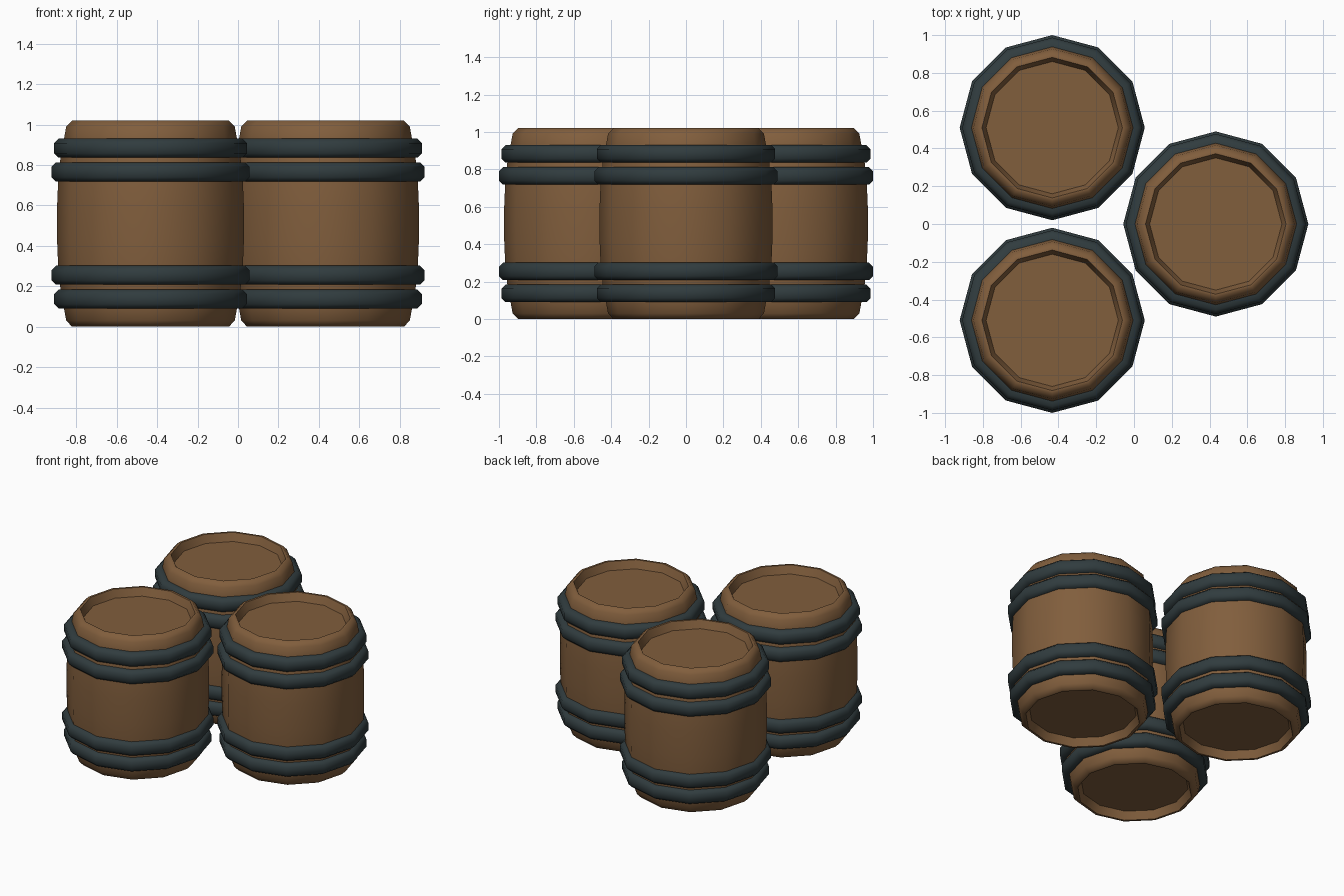
import bpy, bmesh, math

if "Cube" in bpy.data.objects:
    bpy.data.objects.remove(bpy.data.objects["Cube"], do_unlink=True)

SIDES = 12
HEIGHT = 1.02


def material(name, color):
    m = bpy.data.materials.new(name)
    m.use_nodes = True
    m.diffuse_color = (*color, 1)
    m.node_tree.nodes["Principled BSDF"].inputs["Base Color"].default_value = (*color, 1)
    return m


def lathe(name, profile, mat, location, closed=False):
    """Spin an (r, z) profile; an open profile gets its ends capped."""
    bm = bmesh.new()
    rings = []
    for r, z in profile:
        angles = [math.tau * i / SIDES for i in range(SIDES)]
        rings.append([bm.verts.new((r * math.cos(a), r * math.sin(a), z)) for a in angles])
    pairs = list(zip(rings, rings[1:]))
    if closed:
        pairs.append((rings[-1], rings[0]))
    else:
        bm.faces.new(rings[0])
        bm.faces.new(rings[-1])
    for low, high in pairs:
        for i in range(SIDES):
            j = (i + 1) % SIDES
            bm.faces.new((low[i], low[j], high[j], high[i]))
    bmesh.ops.recalc_face_normals(bm, faces=bm.faces)
    mesh = bpy.data.meshes.new(name)
    bm.to_mesh(mesh)
    bm.free()
    mesh.materials.append(mat)
    obj = bpy.data.objects.new(name, mesh)
    obj.location = location
    bpy.context.collection.objects.link(obj)
    bpy.ops.object.select_all(action="DESELECT")
    obj.select_set(True)
    bpy.context.view_layer.objects.active = obj
    bpy.ops.object.shade_smooth_by_angle(angle=math.radians(50))
    return obj


wood = material("brown wood", (0.22, 0.112, 0.046))
iron = material("dark iron", (0.03, 0.045, 0.049))

# Bulging staves with a recessed lid at each end, mirrored about mid height
lower = [(0.35, 0.055), (0.372, 0.0), (0.388, 0.0), (0.417, 0.03), (0.427, 0.085),
         (0.445, 0.18), (0.457, 0.3), (0.462, 0.42)]
body = lower + [(r, HEIGHT - z) for r, z in reversed(lower)]


def hoop_profile(outer, z):
    """Flat iron band with bevelled outer edges."""
    half, bevel, inner = 0.047, 0.022, outer - 0.055
    return [(inner, z - half), (outer - bevel, z - half), (outer, z - half + bevel),
            (outer, z + half - bevel), (outer - bevel, z + half), (inner, z + half)]


# Outer and inner hoop: radius and distance from the barrel's end
hoops = {"outer": (0.477, 0.137), "inner": (0.49, 0.255)}
barrels = {"back_right": (-0.433, 0.51, 0), "front_right": (-0.433, -0.51, 0),
           "left": (0.433, 0, 0)}

for place, loc in barrels.items():
    lathe(f"{place}_barrel_body", body, wood, loc)
    for kind, (radius, offset) in hoops.items():
        for end, z in (("lower", offset), ("upper", HEIGHT - offset)):
            lathe(f"{place}_{end}_{kind}_hoop", hoop_profile(radius, z), iron, loc, closed=True)
